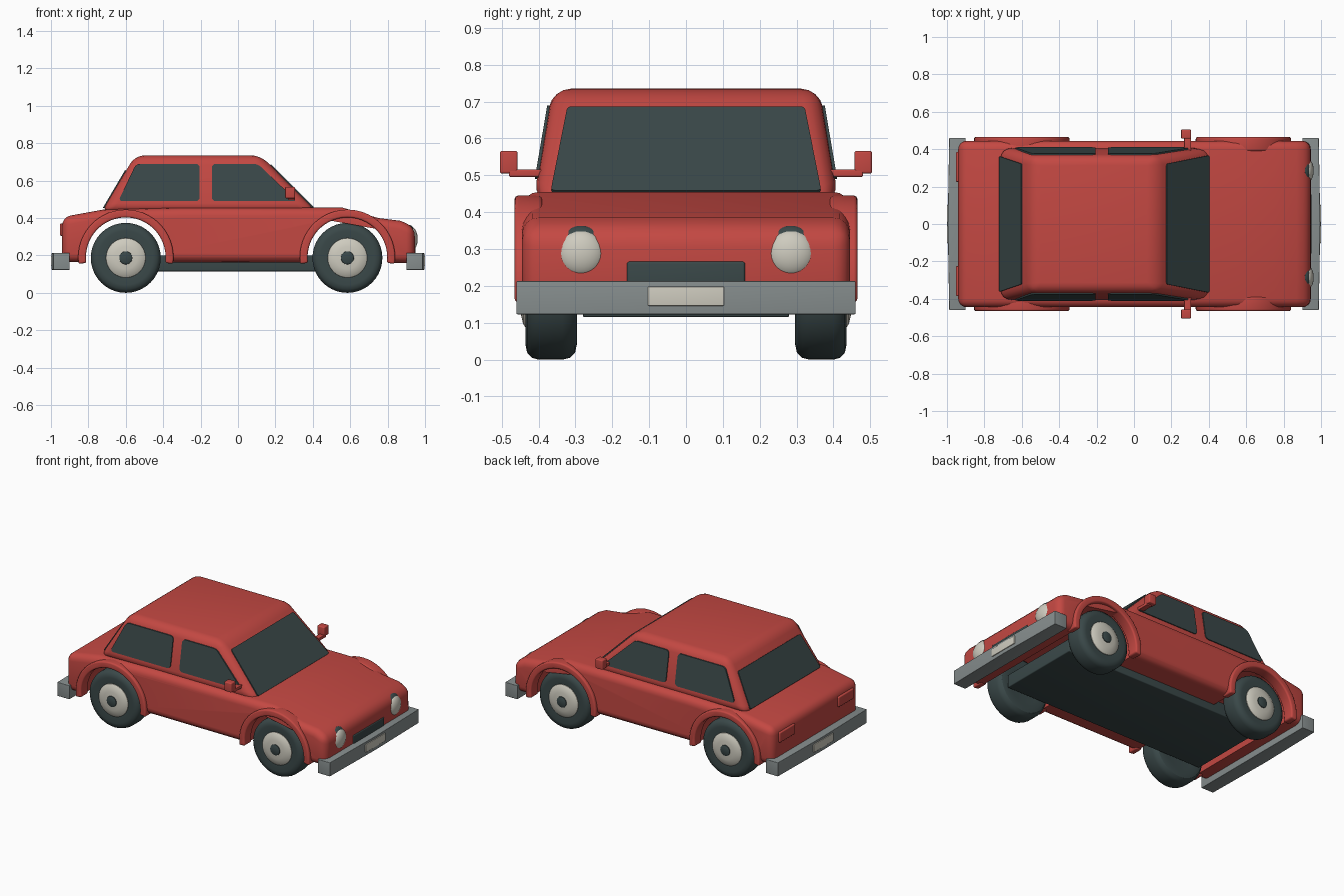
import bpy, bmesh, math
from mathutils import Vector

cube = bpy.data.objects.get("Cube")
if cube:
    bpy.data.objects.remove(cube, do_unlink=True)


def material(name, r, g, b):
    m = bpy.data.materials.new(name)
    m.use_nodes = True
    m.diffuse_color = (r, g, b, 1)
    m.node_tree.nodes["Principled BSDF"].inputs["Base Color"].default_value = (r, g, b, 1)
    return m


RED = material("red paint", 0.55, 0.065, 0.055)
DARK = material("dark slate", 0.042, 0.065, 0.066)
GREY = material("bumper grey", 0.24, 0.27, 0.27)
CREAM = material("cream", 0.62, 0.60, 0.52)
parts = []


def finish(name, bm, mat, bevel=0, cutters=()):
    """Turn a bmesh into an object with its modifiers baked in."""
    bmesh.ops.recalc_face_normals(bm, faces=bm.faces)
    mesh = bpy.data.meshes.new(name)
    bm.to_mesh(mesh)
    bm.free()
    mesh.materials.append(mat)
    ob = bpy.data.objects.new(name, mesh)
    bpy.context.collection.objects.link(ob)
    if bevel:
        mod = ob.modifiers.new("bevel", "BEVEL")
        mod.width, mod.segments, mod.limit_method = bevel, 4, "ANGLE"
    for cutter in cutters:
        mod = ob.modifiers.new("cut", "BOOLEAN")
        mod.operation, mod.object, mod.solver = "DIFFERENCE", cutter, "EXACT"
    if ob.modifiers:
        deps = bpy.context.evaluated_depsgraph_get()
        ob.data = bpy.data.meshes.new_from_object(ob.evaluated_get(deps))
        ob.modifiers.clear()
    parts.append(ob)
    return ob


def prism(name, pts, place, mat, bevel=0, corner=0, cutters=()):
    """Join two copies of an outline; place(u, v, end) gives each 3D point."""
    bm = bmesh.new()
    a, b = [[bm.verts.new(place(u, v, end)) for u, v in pts] for end in (0, 1)]
    bm.faces.new(a)
    bm.faces.new(b[::-1])
    for i in range(len(pts)):
        j = (i + 1) % len(pts)
        bm.faces.new((a[i], b[i], b[j], a[j]))
    if corner:
        rails = [bm.edges.get(pair) for pair in zip(a, b)]
        bmesh.ops.bevel(bm, geom=rails, offset=corner, segments=4, profile=0.5, affect="EDGES")
    return finish(name, bm, mat, bevel, cutters)


def across(y0, y1):
    return lambda u, v, end: (u, y1 if end else y0, v)


def box(name, x, y, z, mat, bevel=0):
    outline = [(x[0], z[0]), (x[1], z[0]), (x[1], z[1]), (x[0], z[1])]
    return prism(name, outline, across(*y), mat, bevel)


def lathe(name, profile, x, z, side, mat, steps=40):
    """Revolve (radius, y) points about a crosswise axle."""
    bm = bmesh.new()
    verts = [bm.verts.new((x + r, side * y, z)) for r, y in profile]
    edges = [bm.edges.new(pair) for pair in zip(verts, verts[1:])]
    bmesh.ops.spin(bm, geom=verts + edges, cent=(x, 0, z), axis=(0, 1, 0),
                   angle=math.tau, steps=steps)
    bmesh.ops.remove_doubles(bm, verts=bm.verts, dist=0.0005)
    return finish(name, bm, mat)


def ball(name, centre, size, mat):
    bm = bmesh.new()
    bmesh.ops.create_uvsphere(bm, u_segments=32, v_segments=16, radius=1)
    bmesh.ops.scale(bm, vec=size, verts=bm.verts)
    bmesh.ops.translate(bm, vec=centre, verts=bm.verts)
    return finish(name, bm, mat)


def arc(x, z, r, start, end, steps=28):
    angles = [math.radians(start + (end - start) * i / steps) for i in range(steps + 1)]
    return [(x + r * math.cos(t), z + r * math.sin(t)) for t in angles]


WHEEL_X = {"front": 0.585, "rear": -0.6}
AXLE_Z = 0.187

# Wheel arch cutters; the front one is flattened under the sloping hood
cutters = []
for end, x in WHEEL_X.items():
    outline = arc(x, AXLE_Z, 0.225, 0, 180)
    if end == "front":
        outline = [(u, min(v, 0.385 - 0.18 * (u - 0.5))) for u, v in outline]
    outline += [(x - 0.225, -0.1), (x + 0.225, -0.1)]
    cut = prism(end + "_arch_cutter", outline, across(-0.7, 0.7), RED)
    cut.hide_render = True
    cutters.append(cut)

# Lower body
body = [(-0.94, 0.165), (-0.94, 0.405), (-0.72, 0.445), (-0.3, 0.455), (0.56, 0.455),
        (0.75, 0.4), (0.87, 0.385), (0.945, 0.35), (0.945, 0.16)]
prism("lower_body", body, across(-0.445, 0.445), RED, 0.045, cutters=cutters)
for cut in cutters:
    parts.remove(cut)
    bpy.data.objects.remove(cut, do_unlink=True)
box("floor_pan", (-0.73, 0.73), (-0.28, 0.28), (0.115, 0.2), DARK, 0.006)


# Cabin, narrowing towards the roof
def cabin_y(z):
    return 0.413 - 0.17 * (z - 0.44)


cabin = [(-0.73, 0.43), (0.425, 0.43), (0.12, 0.735), (-0.55, 0.735)]
prism("cabin", cabin, lambda u, v, e: (u, (2 * e - 1) * cabin_y(v), v), RED, 0.05)

# Side windows
rear_glass = [(-0.64, 0.49), (-0.205, 0.49), (-0.205, 0.69), (-0.545, 0.69)]
front_glass = [(-0.14, 0.49), (0.315, 0.49), (0.105, 0.69), (-0.14, 0.69)]
for side, label in ((1, "left"), (-1, "right")):
    for end, glass in (("front", front_glass), ("rear", rear_glass)):
        prism(f"{end}_{label}_window", glass,
              lambda u, v, e: (u, side * (cabin_y(v) - 0.003 + 0.009 * e), v), DARK, corner=0.022)


# Windshield and rear window, laid on the cabin slopes
def screen(name, low, high, y_low, y_high):
    low, high = Vector((low[0], 0, low[1])), Vector((high[0], 0, high[1]))
    run = high - low
    normal = Vector((run.z, 0, -run.x)).normalized() * math.copysign(1, low.x)
    if normal.z < 0:
        normal = -normal

    def place(u, v, e):
        p = low + run * v + normal * (0.009 * e - 0.003)
        return (p.x, u, p.z)
    prism(name, [(-y_low, 0), (y_low, 0), (y_high, 1), (-y_high, 1)], place, DARK, corner=0.012)


screen("windshield", (0.4, 0.455), (0.172, 0.683), 0.367, 0.322)
screen("rear_window", (-0.717, 0.452), (-0.598, 0.654), 0.362, 0.322)

# Fenders and wheels
tire = [(0, 0.3), (0.11, 0.3), (0.145, 0.296), (0.168, 0.301), (0.182, 0.315), (0.187, 0.335),
        (0.187, 0.4), (0.182, 0.418), (0.168, 0.431), (0.145, 0.436), (0.1, 0.428), (0, 0.428)]
hub = [(0.107, 0.42), (0.105, 0.432), (0.09, 0.442), (0.06, 0.449), (0, 0.451)]
cap = [(0.036, 0.445), (0.034, 0.454), (0.026, 0.458), (0, 0.459)]
for side, label in ((1, "left"), (-1, "right")):
    for end, x in WHEEL_X.items():
        tag = f"{end}_{label}_"
        ring = arc(x, 0.19, 0.255, -8, 188) + arc(x, 0.19, 0.213, 188, -8)
        prism(tag + "fender", ring, across(side * 0.39, side * 0.465), RED, 0.01)
        lathe(tag + "tire", tire, x, AXLE_Z, side, DARK)
        lathe(tag + "hub", hub, x, AXLE_Z, side, CREAM)
        lathe(tag + "hub_cap", cap, x, AXLE_Z, side, DARK, 24)

    # Headlights, tail lights and mirrors
    ball(label + "_headlight_rim", (0.915, side * 0.285, 0.293), (0.036, 0.074, 0.07), DARK)
    ball(label + "_headlight", (0.925, side * 0.285, 0.288), (0.036, 0.065, 0.064), CREAM)
    box(label + "_tail_light", (-0.952, -0.93), (side * 0.225, side * 0.385), (0.305, 0.37),
        RED, 0.006)
    box(label + "_mirror_arm", (0.268, 0.305), (side * 0.385, side * 0.48), (0.496, 0.516),
        RED, 0.004)
    box(label + "_mirror", (0.252, 0.305), (side * 0.457, side * 0.505), (0.505, 0.566),
        RED, 0.006)

# Grille, bowed bumpers and blank number plates
box("grille", (0.93, 0.95), (-0.16, 0.16), (0.19, 0.266), DARK, 0.006)
for sign, end in ((1, "front"), (-1, "rear")):
    bow = [(0.9, -0.46), (0.988, -0.46), (0.996, 0), (0.988, 0.46), (0.9, 0.46)]
    prism(end + "_bumper", bow, lambda u, v, e: (sign * u, v, 0.123 + 0.09 * e), GREY, 0.003)
    box(end + "_plate", (sign * 0.99, sign * 1.0), (-0.103, 0.103), (0.146, 0.198), CREAM, 0.003)

# Smooth the curves while keeping crisp edges
bpy.ops.object.select_all(action="DESELECT")
for ob in parts:
    ob.select_set(True)
bpy.context.view_layer.objects.active = parts[0]
bpy.ops.object.shade_smooth_by_angle(angle=math.radians(32))
